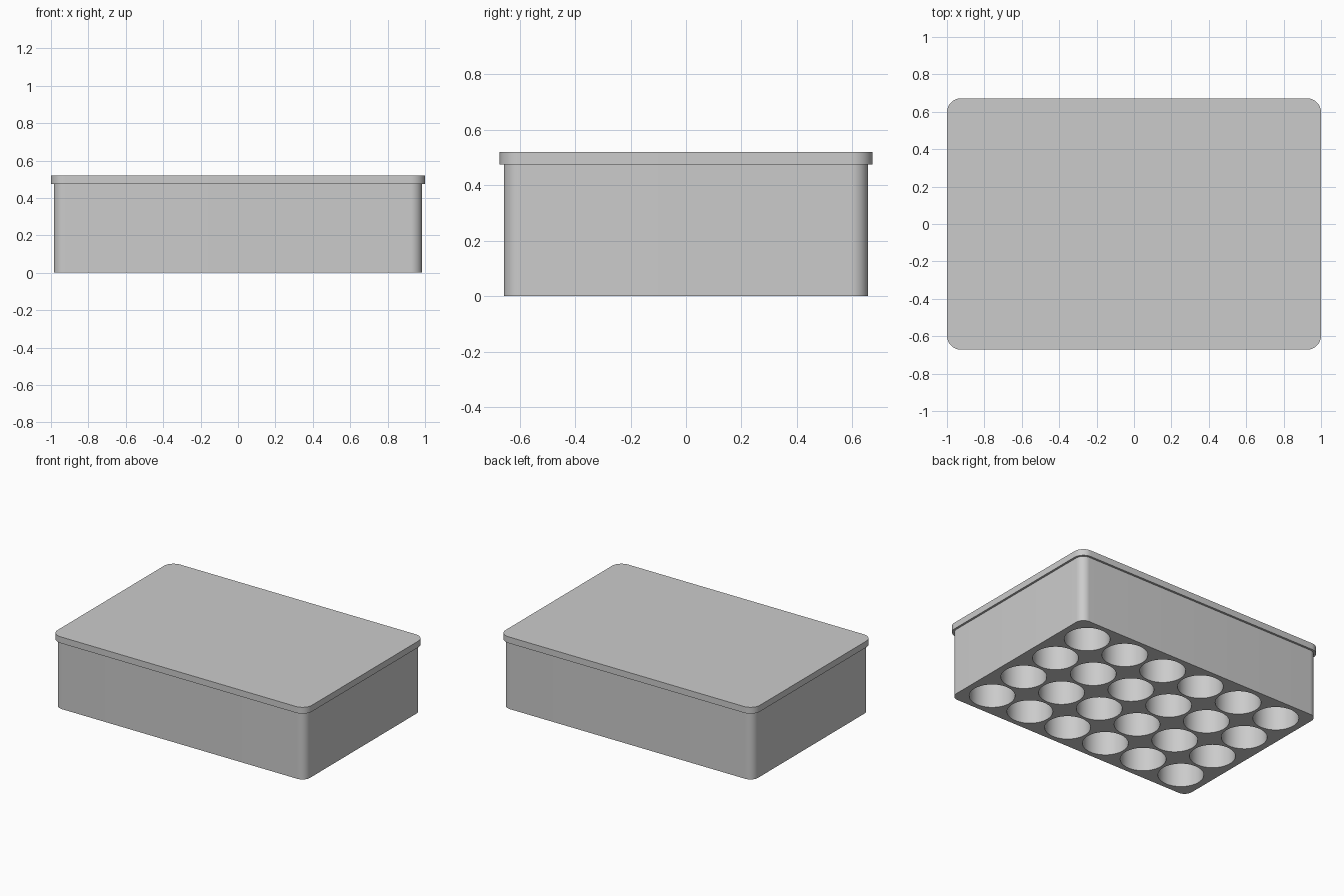
import bpy, bmesh, math

if "Cube" in bpy.data.objects:
    bpy.data.objects.remove(bpy.data.objects["Cube"])

LID_BASE, TOP = 0.475, 0.52
COLUMNS, ROWS, PITCH, POCKET_RADIUS = 6, 4, 0.316, 0.147

grey = bpy.data.materials.new("light_grey")
grey.use_nodes = True
colour = (0.6, 0.6, 0.6, 1)
grey.diffuse_color = colour
grey.node_tree.nodes["Principled BSDF"].inputs["Base Color"].default_value = colour


def prism(bm, outline, z0, z1):
    """Extrude a counter-clockwise outline from z0 to z1."""
    face = bm.faces.new([bm.verts.new((x, y, z0)) for x, y in outline])
    result = bmesh.ops.extrude_face_region(bm, geom=[face], use_keep_orig=True)
    for v in result["geom"]:
        if isinstance(v, bmesh.types.BMVert):
            v.co.z = z1


def arc(cx, cy, radius, start, sweep, steps):
    return [(cx + radius * math.cos(start + sweep * i / steps),
             cy + radius * math.sin(start + sweep * i / steps))
            for i in range(steps + 1)]


def rounded_rectangle(hx, hy, radius):
    points = []
    for quarter, (sx, sy) in enumerate(((1, 1), (-1, 1), (-1, -1), (1, -1))):
        points += arc(sx * (hx - radius), sy * (hy - radius), radius,
                      quarter * math.pi / 2, math.pi / 2, 12)
    return points


def make_object(name, outlines, z0, z1):
    bm = bmesh.new()
    for outline in outlines:
        prism(bm, outline, z0, z1)
    bmesh.ops.recalc_face_normals(bm, faces=bm.faces)
    mesh = bpy.data.meshes.new(name)
    bm.to_mesh(mesh)
    bm.free()
    mesh.materials.append(grey)
    obj = bpy.data.objects.new(name, mesh)
    bpy.context.collection.objects.link(obj)
    return obj


def select(obj):
    bpy.ops.object.select_all(action="DESELECT")
    obj.select_set(True)
    bpy.context.view_layer.objects.active = obj


# Rounded block and the wider slab that closes it
body = make_object("body", [rounded_rectangle(0.985, 0.657, 0.06)], 0, LID_BASE)
lid = make_object("lid", [rounded_rectangle(1.0, 0.672, 0.075)], LID_BASE, TOP)

# Grid of round pockets, open at the bottom and closed by the slab
circles = [arc((c - (COLUMNS - 1) / 2) * PITCH, (r - (ROWS - 1) / 2) * PITCH,
               POCKET_RADIUS, 0, math.tau, 64)[:-1]
           for c in range(COLUMNS) for r in range(ROWS)]
cutter = make_object("pocket_cutter", circles, -0.1, LID_BASE + 0.1)
cutter.hide_render = True

select(body)
cut = body.modifiers.new("pockets", "BOOLEAN")
cut.operation = "DIFFERENCE"
cut.solver = "EXACT"
cut.object = cutter
bpy.ops.object.modifier_apply(modifier=cut.name)
bpy.data.objects.remove(cutter)

for obj in (body, lid):
    select(obj)
    bpy.ops.object.shade_smooth_by_angle(angle=math.radians(30))
